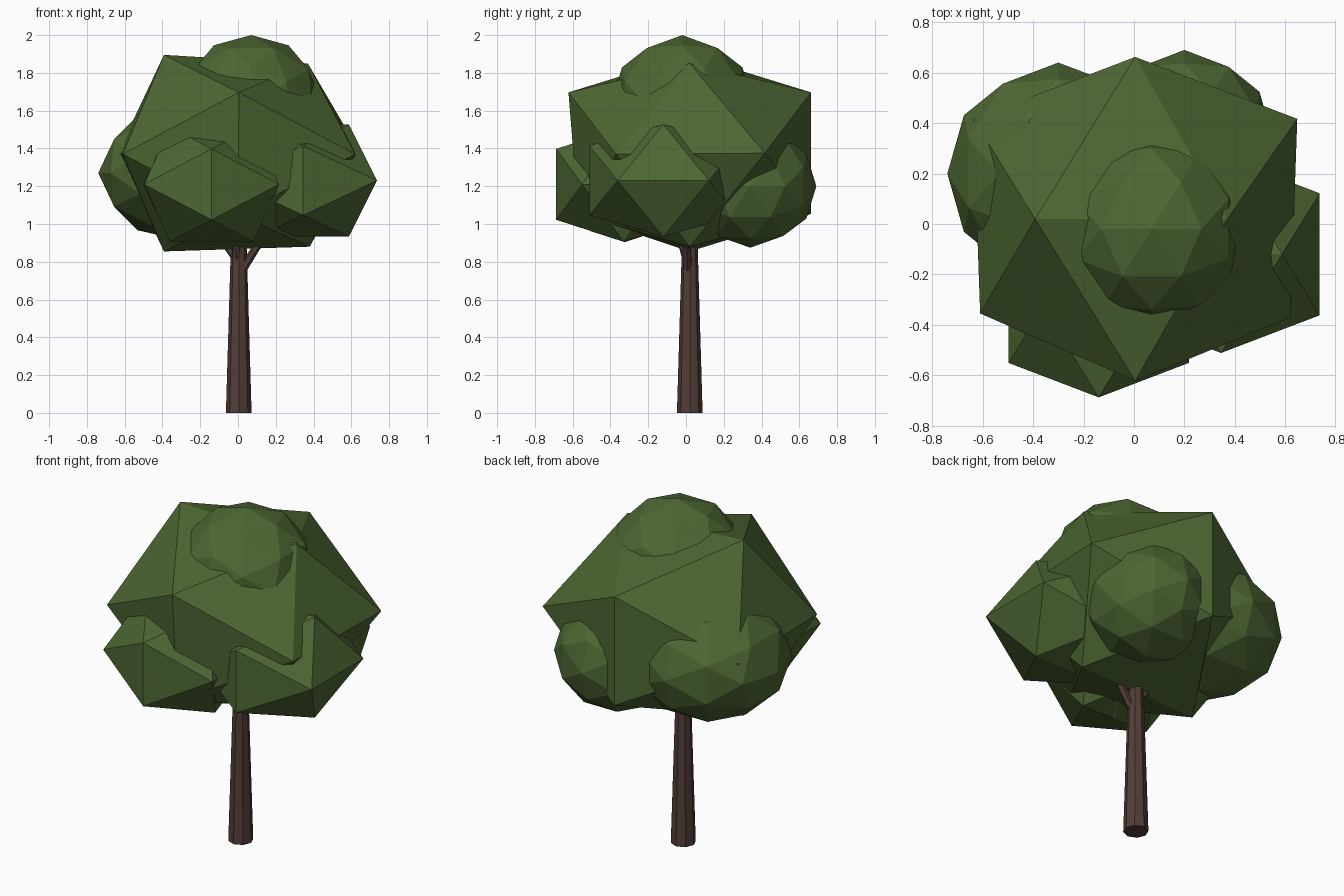
import bpy, bmesh, math
from mathutils import Vector

if "Cube" in bpy.data.objects:
    bpy.data.objects.remove(bpy.data.objects["Cube"])


def material(name, rgb):
    m = bpy.data.materials.new(name)
    m.diffuse_color = (*rgb, 1)
    m.use_nodes = True
    m.node_tree.nodes["Principled BSDF"].inputs["Base Color"].default_value = m.diffuse_color
    return m


GREEN = material("leaf green", (0.075, 0.135, 0.033))
BROWN = material("bark brown", (0.085, 0.047, 0.038))


def make_object(name, bm, mat):
    bmesh.ops.recalc_face_normals(bm, faces=bm.faces)
    mesh = bpy.data.meshes.new(name)
    bm.to_mesh(mesh)
    bm.free()
    mesh.materials.append(mat)
    ob = bpy.data.objects.new(name, mesh)
    bpy.context.collection.objects.link(ob)
    return ob


def leaf_clump(name, centre, radius, squash, fine, nudges=()):
    """Icosahedron with its edges square to the axes, optionally split once.
    Each nudge (corner, target) moves the corner nearest to a point."""
    a, b = 0.5257, 0.8507
    pts = []
    for s in (-1, 1):
        for t in (-1, 1):
            pts += [Vector((0, s * b, t * a)), Vector((t * a, 0, s * b)),
                    Vector((s * b, t * a, 0))]
    if fine:
        pts += [((p + q) / 2).normalized() for i, p in enumerate(pts)
                for q in pts[:i] if (p - q).length < 1.1]
    bm = bmesh.new()
    for p in pts:
        bm.verts.new((centre[0] + p.x * radius, centre[1] + p.y * radius,
                      centre[2] + p.z * radius * squash))
    for corner, target in nudges:
        v = min(bm.verts, key=lambda v: (v.co - Vector(corner)).length)
        v.co = target
    bmesh.ops.convex_hull(bm, input=bm.verts)
    return make_object(name, bm, GREEN)


def limb(name, start, end, r1, r2, sides):
    """Tapered faceted cylinder between two points."""
    start, end = Vector(start), Vector(end)
    d = end - start
    bm = bmesh.new()
    bmesh.ops.create_cone(bm, cap_ends=True, segments=sides, radius1=r1,
                          radius2=r2, depth=d.length)
    rot = d.to_track_quat('Z', 'Y')
    for v in bm.verts:
        v.co = rot @ v.co + (start + end) / 2
    return make_object(name, bm, BROWN)


# Foliage: one big crown with smaller clumps pushed into it
leaf_clump("crown", (0.005, 0.02, 1.375), 0.755, 0.81, False, [
    ((0.4, 0.02, 1.9), (0.37, 0.02, 1.85)),
    ((-0.64, -0.38, 1.37), (-0.61, -0.355, 1.37)),
    ((0.64, -0.38, 1.37), (0.62, -0.37, 1.37)),
    ((0, -0.62, 1.05), (0.0, -0.57, 1.05)),
    ((0.4, 0.02, 0.86), (0.38, 0.02, 0.88))])
leaf_clump("top_clump", (0.07, -0.02, 1.64), 0.375, 0.96, True)
leaf_clump("front_clump", (-0.14, -0.33, 1.21), 0.42, 0.85, False)
leaf_clump("front_clump_round", (-0.14, -0.325, 1.21), 0.36, 0.85, True)
leaf_clump("right_clump", (0.345, -0.12, 1.23), 0.46, 0.76, False)
leaf_clump("left_clump", (-0.30, 0.20, 1.27), 0.44, 0.81, True)
leaf_clump("back_clump", (0.20, 0.34, 1.20), 0.35, 0.93, True)

# Trunk and the branches that reach into the crown
limb("trunk", (0.004, 0.02, 0), (0.004, 0.02, 1.15), 0.068, 0.034, 8)
limb("right_branch", (0.01, 0.01, 0.74), (0.24, 0.0, 1.1), 0.025, 0.014, 6)
limb("left_branch", (-0.01, 0.02, 0.82), (-0.2, 0.06, 1.08), 0.024, 0.014, 6)
limb("front_branch", (0, 0.015, 0.76), (-0.02, -0.08, 1.1), 0.022, 0.014, 6)
